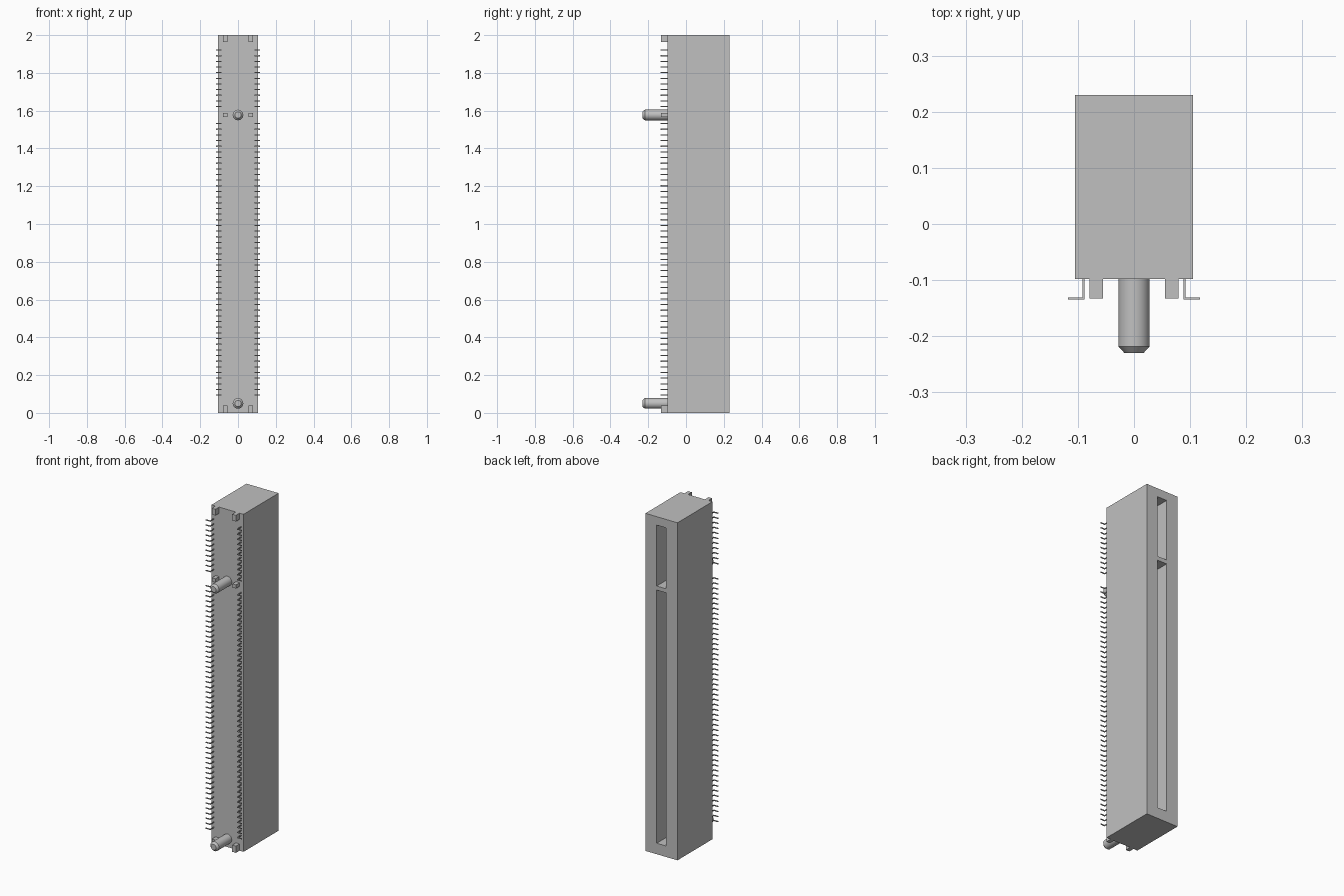
import bpy, bmesh, math
from mathutils import Matrix

default = bpy.data.objects.get("Cube")
if default:
    bpy.data.objects.remove(default, do_unlink=True)

grey = bpy.data.materials.new("plain grey")
grey.use_nodes = True
COLOUR = (0.53, 0.53, 0.53, 1.0)
grey.diffuse_color = COLOUR
grey.node_tree.nodes["Principled BSDF"].inputs["Base Color"].default_value = COLOUR


def add_object(name, bm):
    bmesh.ops.recalc_face_normals(bm, faces=bm.faces)
    mesh = bpy.data.meshes.new(name)
    bm.to_mesh(mesh)
    bm.free()
    mesh.materials.append(grey)
    obj = bpy.data.objects.new(name, mesh)
    bpy.context.collection.objects.link(obj)
    return obj


def add_box(bm, x, y, z):
    """Box between the (low, high) pairs x, y and z."""
    verts = bmesh.ops.create_cube(bm, size=1)["verts"]
    for v in verts:
        v.co = [lo + (c + 0.5) * (hi - lo) for c, (lo, hi) in zip(v.co, (x, y, z))]


def select_only(obj):
    bpy.ops.object.select_all(action="DESELECT")
    obj.select_set(True)
    bpy.context.view_layer.objects.active = obj


FRONT, BACK = -0.098, 0.23
KEY_Z = 1.577
PITCH = 0.02995
FIRST_PIN = 0.094

# Housing with two card slots in the back, parted by a key wall
bm = bmesh.new()
add_box(bm, (-0.105, 0.105), (FRONT, BACK), (0, 2))
housing = add_object("housing", bm)

bm = bmesh.new()
for z in ((0.065, KEY_Z - 0.012), (KEY_Z + 0.012, 1.95)):
    add_box(bm, (-0.031, 0.031), (BACK - 0.2, BACK + 0.05), z)
cutter = add_object("slot_cutter", bm)
cutter.hide_render = True

cut = housing.modifiers.new("slots", "BOOLEAN")
cut.operation = "DIFFERENCE"
cut.solver = "EXACT"
cut.object = cutter
select_only(housing)
bpy.ops.object.modifier_apply(modifier=cut.name)
bpy.data.objects.remove(cutter, do_unlink=True)

# Standoff feet at the bottom, key and top
bm = bmesh.new()
for side in (-1, 1):
    for z in ((0, 0.04), (KEY_Z - 0.011, KEY_Z + 0.011), (1.963, 2)):
        add_box(bm, tuple(sorted((side * 0.055, side * 0.079))), (-0.1325, FRONT), z)
add_object("standoff_feet", bm)


# Locating pegs with chamfered tips, turned from a (radius, y) profile
def add_peg(name, z):
    profile = [(0, FRONT), (0.028, FRONT), (0.028, -0.218), (0.017, -0.23), (0, -0.23)]
    bm = bmesh.new()
    verts = [bm.verts.new((r, y, 0)) for r, y in profile]
    edges = [bm.edges.new(pair) for pair in zip(verts, verts[1:])]
    bmesh.ops.spin(bm, geom=verts + edges, cent=(0, 0, 0), axis=(0, 1, 0),
                   angle=math.tau, steps=32)
    bmesh.ops.remove_doubles(bm, verts=bm.verts, dist=0.0001)
    bmesh.ops.translate(bm, verts=bm.verts, vec=(0, 0, z))
    peg = add_object(name, bm)
    select_only(peg)
    bpy.ops.object.shade_smooth_by_angle(angle=math.radians(30))


add_peg("lower_peg", 0.05)
add_peg("upper_peg", KEY_Z)


# Bent solder pins: an L profile extruded along z, skipping the key
def add_pins(name, side):
    profile = [(0.088, FRONT), (0.088, -0.1345), (0.1175, -0.1345),
               (0.1175, -0.131), (0.0915, -0.131), (0.0915, FRONT)]
    bm = bmesh.new()
    for i in range(62):
        if i in (49, 50):
            continue
        z = FIRST_PIN + i * PITCH - 0.003
        face = bm.faces.new([bm.verts.new((side * x, y, z)) for x, y in profile])
        top = bmesh.ops.extrude_face_region(bm, geom=[face])["geom"]
        bmesh.ops.translate(bm, vec=(0, 0, 0.006),
                            verts=[v for v in top if isinstance(v, bmesh.types.BMVert)])
    add_object(name, bm)


add_pins("left_pins", 1)
add_pins("right_pins", -1)
